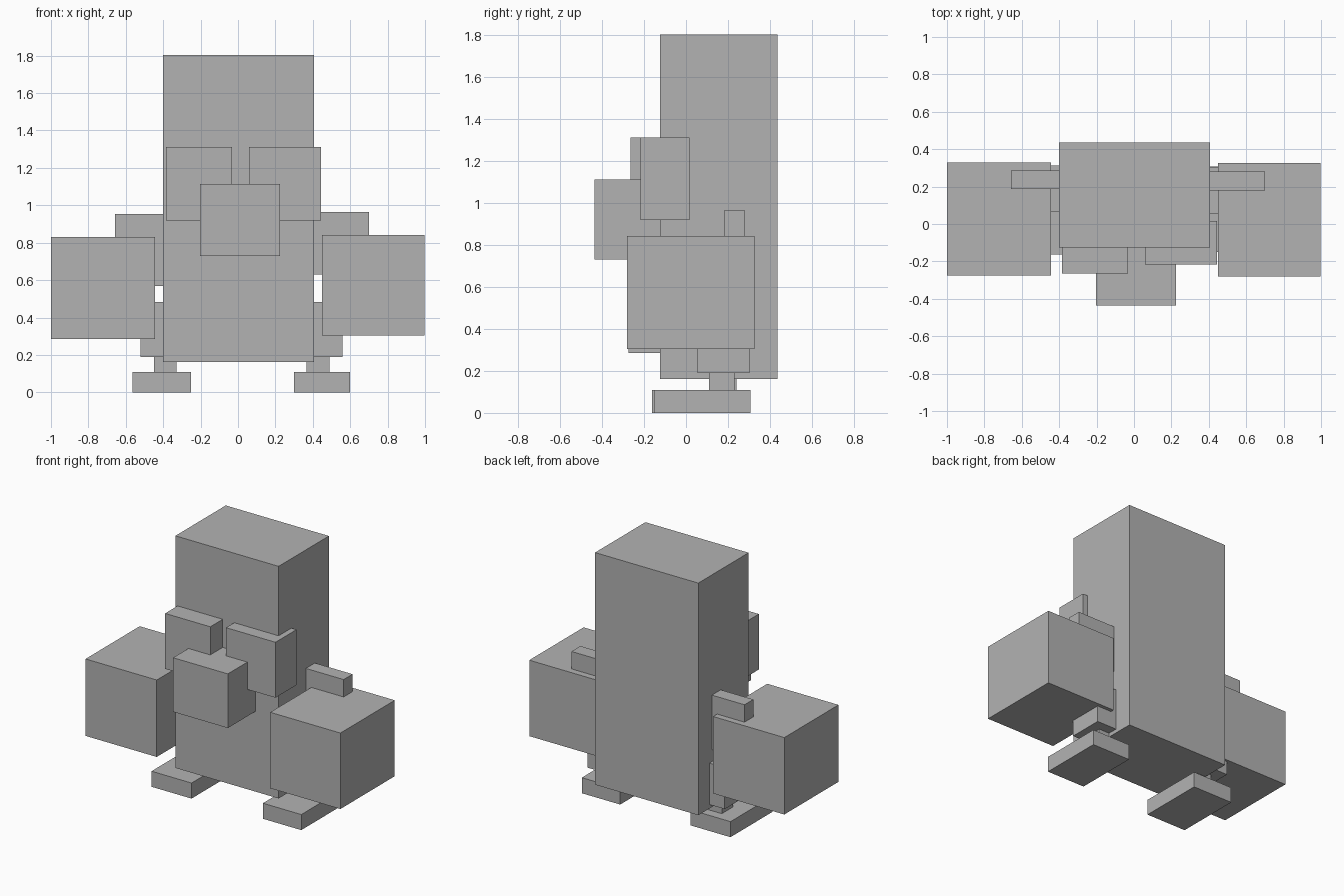
import bpy
import bmesh
from mathutils import Vector

cube = bpy.data.objects.get("Cube")
if cube:
    bpy.data.objects.remove(cube, do_unlink=True)

# Single grey material
grey = bpy.data.materials.new("grey")
grey.use_nodes = True
colour = (0.45, 0.45, 0.45, 1)
grey.diffuse_color = colour
for node in grey.node_tree.nodes:
    if node.type == 'BSDF_PRINCIPLED':
        node.inputs["Base Color"].default_value = colour


def box(name, x, y, z):
    """Flat-faced block spanning the given (min, max) ranges."""
    low, high = (Vector(corner) for corner in zip(x, y, z))
    bm = bmesh.new()
    bmesh.ops.create_cube(bm, size=1)
    for v in bm.verts:
        v.co *= high - low
    mesh = bpy.data.meshes.new(name)
    bm.to_mesh(mesh)
    bm.free()
    mesh.materials.append(grey)
    obj = bpy.data.objects.new(name, mesh)
    obj.location = (low + high) / 2
    bpy.context.collection.objects.link(obj)
    return obj


# Body and face
box("body", (-0.402, 0.405), (-0.125, 0.437), (0.162, 1.803))
box("right_eye", (-0.385, -0.032), (-0.264, -0.03), (0.92, 1.312))
box("left_eye", (0.058, 0.445), (-0.217, 0.017), (0.92, 1.312))
box("nose", (-0.203, 0.225), (-0.435, -0.10), (0.73, 1.113))

# Arms and big square hands
box("right_arm", (-0.657, -0.36), (0.187, 0.285), (0.568, 0.953))
box("left_arm", (0.36, 0.70), (0.18, 0.28), (0.63, 0.965))
box("right_hand", (-1.0, -0.443), (-0.275, 0.33), (0.286, 0.83))
box("left_hand", (0.448, 0.997), (-0.28, 0.327), (0.305, 0.842))

# Legs: wide thigh, thin shin, flat foot
box("right_thigh", (-0.522, -0.30), (0.067, 0.313), (0.19, 0.483))
box("left_thigh", (0.34, 0.56), (0.055, 0.302), (0.19, 0.483))
box("right_shin", (-0.448, -0.33), (0.115, 0.24), (0.10, 0.21))
box("left_shin", (0.365, 0.488), (0.11, 0.232), (0.10, 0.21))
box("right_foot", (-0.563, -0.25), (-0.162, 0.307), (0, 0.11))
box("left_foot", (0.30, 0.60), (-0.15, 0.307), (0, 0.11))
